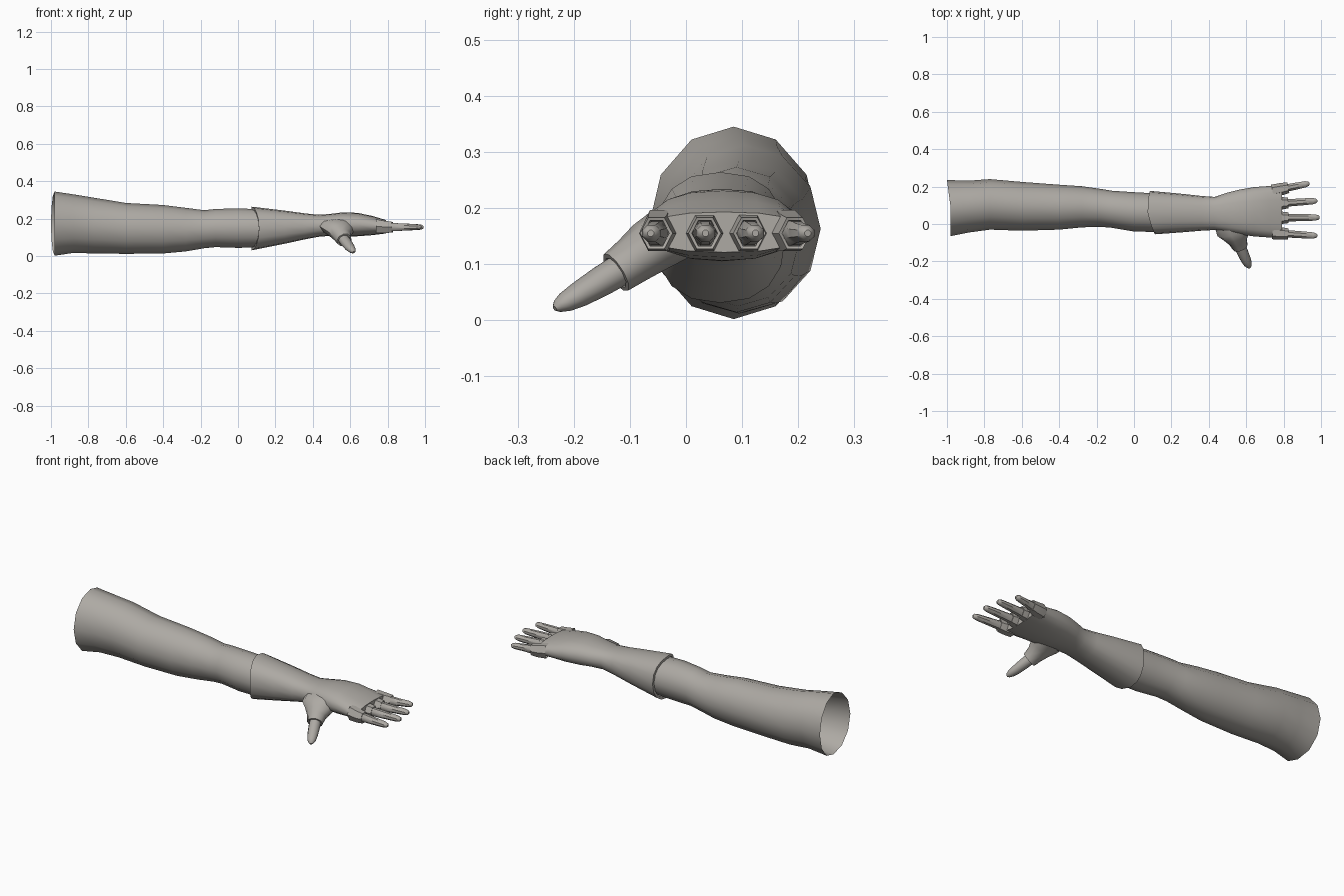
import bpy, bmesh, math
from mathutils import Vector

mat = bpy.data.materials.new("warm_grey")
mat.diffuse_color = (0.42, 0.40, 0.37, 1)


def loft(name, secs, sides, direction=(1, 0, 0), start=False, end=True, power=1.0, phase=0.0, rim=None):
    """Skin rings (x, y, z, half_width, half_height) set square to a direction."""
    d = Vector(direction).normalized()
    side = Vector((0, 0, 1)).cross(d).normalized()
    up = d.cross(side)
    bm = bmesh.new()
    rings = []
    for i, (x, y, z, w, h) in enumerate(secs):
        ring = []
        for k in range(sides):
            a = 2 * math.pi * k / sides + phase
            c, s = math.cos(a), math.sin(a)
            c = math.copysign(abs(c) ** power, c)
            s = math.copysign(abs(s) ** power, s)
            p = Vector((x, y, z)) + side * (w * c) + up * (h * s)
            if rim:
                p.x += rim(i, c, s)
            ring.append(bm.verts.new(p))
        rings.append(ring)
    for r0, r1 in zip(rings, rings[1:]):
        for k in range(sides):
            j = (k + 1) % sides
            bm.faces.new((r0[k], r0[j], r1[j], r1[k]))
    if start:
        bm.faces.new(rings[0][::-1])
    if end:
        bm.faces.new(rings[-1])
    me = bpy.data.meshes.new(name)
    bm.to_mesh(me)
    bm.free()
    me.materials.append(mat)
    ob = bpy.data.objects.new(name, me)
    bpy.context.collection.objects.link(ob)
    bpy.context.view_layer.objects.active = ob
    ob.select_set(True)
    bpy.ops.object.shade_smooth_by_angle(angle=math.radians(42))
    ob.select_set(False)
    return ob


def spans(rows):
    """Turn (x, y_min, y_max, z_min, z_max) into loft rings."""
    return [(x, (a + b) / 2, (c + d) / 2, (b - a) / 2, (d - c) / 2) for x, a, b, c, d in rows]


# Bare arm, open at the shoulder and running inside the glove
loft("arm", spans([
    (-0.98, -0.065, 0.235, 0.002, 0.345), (-0.88, -0.045, 0.232, 0.017, 0.33),
    (-0.77, -0.03, 0.24, 0.014, 0.312), (-0.60, -0.036, 0.225, 0.012, 0.284),
    (-0.40, -0.03, 0.21, 0.014, 0.273), (-0.28, -0.018, 0.202, 0.025, 0.258),
    (-0.18, -0.015, 0.188, 0.042, 0.245), (-0.12, -0.02, 0.178, 0.048, 0.252),
    (0.0, -0.04, 0.17, 0.044, 0.255), (0.13, -0.043, 0.163, 0.047, 0.25),
]), 12, end=False, rim=lambda i, c, s: -0.02 * max(c, 0) if i == 0 else 0)

# Glove: turned-in wavy cuff, forearm, wrist and palm
loft("glove", spans([
    (0.085, -0.043, 0.163, 0.045, 0.25), (0.085, -0.055, 0.177, 0.031, 0.264),
    (0.25, -0.045, 0.162, 0.066, 0.243), (0.36, -0.036, 0.15, 0.09, 0.228),
    (0.43, -0.032, 0.145, 0.103, 0.221), (0.49, -0.042, 0.165, 0.108, 0.225),
    (0.56, -0.055, 0.183, 0.105, 0.234), (0.64, -0.066, 0.197, 0.106, 0.231),
    (0.72, -0.072, 0.203, 0.112, 0.214), (0.79, -0.076, 0.212, 0.121, 0.193),
]), 16, power=0.85, rim=lambda i, c, s: (0.027 * max(-c, 0) - 0.012 * s * s) if i < 2 else 0)

# Fingers, each in a hexagonal socket: base y, tip x, tip y
for n, y0, x1, y1 in (("index", -0.05, 0.98, -0.063), ("middle", 0.033, 0.992, 0.035),
                      ("ring", 0.11, 0.98, 0.124), ("little", 0.185, 0.938, 0.217)):
    slope = (y1 - y0) / (x1 - 0.78)
    at = lambda x, w, h, z=0.155: (x, y0 + slope * (x - 0.78), z, w, h)
    aim = (1, slope, 0)
    loft(n + "_socket", [at(0.74, 0.034, 0.042, 0.16), at(0.79, 0.033, 0.037),
                         at(0.825, 0.029, 0.032), at(0.823, 0.023, 0.026), at(0.80, 0.021, 0.024)],
         6, aim)
    loft(n + "_finger", [at(0.78, 0.021, 0.024), at(0.84, 0.021, 0.023), at(x1 - 0.07, 0.02, 0.019),
                         at(x1 - 0.022, 0.018, 0.016), at(x1 - 0.006, 0.013, 0.012),
                         at(x1, 0.006, 0.006)], 8, aim, phase=math.pi / 8)

# Thumb base flowing out of the palm into its own socket
loft("thumb_base", [
    (0.53, 0.02, 0.165, 0.105, 0.045), (0.54, -0.03, 0.152, 0.1, 0.05),
    (0.55, -0.065, 0.13, 0.072, 0.048), (0.557, -0.095, 0.107, 0.05, 0.043),
    (0.568, -0.125, 0.085, 0.041, 0.039), (0.568, -0.125, 0.085, 0.032, 0.031),
    (0.56, -0.11, 0.095, 0.03, 0.03)], 10, (0.3, -0.8, -0.5))

# Thumb
loft("thumb", [
    (0.56, -0.105, 0.097, 0.03, 0.029), (0.58, -0.15, 0.07, 0.03, 0.027),
    (0.598, -0.19, 0.046, 0.027, 0.023), (0.61, -0.215, 0.032, 0.022, 0.018),
    (0.616, -0.228, 0.025, 0.014, 0.012), (0.619, -0.234, 0.021, 0.006, 0.005)],
    10, (0.4, -0.8, -0.5))
